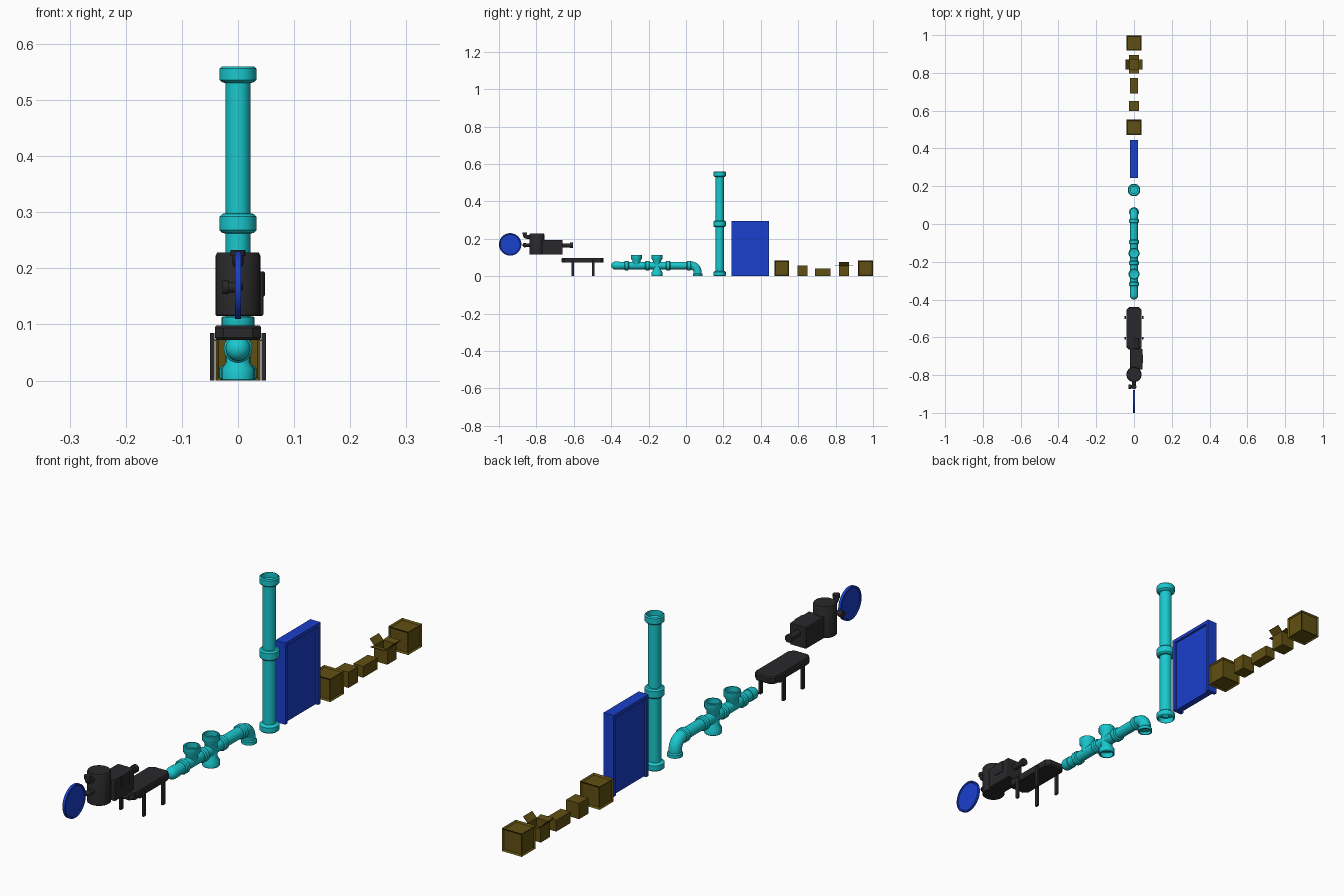
import bpy, bmesh, math
from mathutils import Matrix, Vector

if "Cube" in bpy.data.objects:
    bpy.data.objects.remove(bpy.data.objects["Cube"])


def material(name, r, g, b):
    m = bpy.data.materials.new(name)
    m.diffuse_color = (r, g, b, 1)
    m.use_nodes = True
    m.node_tree.nodes["Principled BSDF"].inputs["Base Color"].default_value = m.diffuse_color
    return m


CYAN = material("cyan", 0.01, 0.58, 0.62)
BLUE = material("blue", 0.01, 0.05, 0.60)
BROWN = material("brown", 0.12, 0.08, 0.006)
DARK = material("charcoal", 0.022, 0.022, 0.024)


def finish(name, bm, mat, smooth=False):
    bmesh.ops.recalc_face_normals(bm, faces=bm.faces)
    me = bpy.data.meshes.new(name)
    bm.to_mesh(me)
    bm.free()
    ob = bpy.data.objects.new(name, me)
    bpy.context.collection.objects.link(ob)
    me.materials.append(mat)
    if smooth:
        bpy.ops.object.select_all(action='DESELECT')
        ob.select_set(True)
        bpy.context.view_layer.objects.active = ob
        bpy.ops.object.shade_smooth_by_angle(angle=math.radians(35))
    return ob


def box(name, lo, hi, mat, bevel=0, inset=0, depth=0):
    lo, hi = Vector(lo), Vector(hi)
    bm = bmesh.new()
    bmesh.ops.create_cube(bm, size=1, matrix=Matrix.Translation((lo + hi) / 2)
                          @ Matrix.Diagonal((*(hi - lo), 1)))
    if inset:
        bmesh.ops.inset_individual(bm, faces=bm.faces[:], thickness=inset)
        inner = sorted(bm.faces, key=lambda f: len([v for v in f.verts if len(v.link_edges) == 3
                       and all(len(e.other_vert(v).link_edges) == 4 for e in v.link_edges)]))
        # sink the six inset panels, which lie wholly inside the outer border
        for f in inner:
            n = f.normal
            ax = max(range(3), key=lambda i: abs(n[i]))
            others = [i for i in range(3) if i != ax]
            if all(lo[i] + inset * .5 < v.co[i] < hi[i] - inset * .5 for v in f.verts for i in others):
                shift = -depth * Vector([math.copysign(1, n[i]) if i == ax else 0 for i in range(3)])
                bmesh.ops.translate(bm, verts=f.verts[:], vec=shift)
    if bevel:
        bmesh.ops.bevel(bm, geom=bm.edges[:], offset=bevel, segments=2, affect='EDGES', profile=.5)
    return finish(name, bm, mat)


def skin(bm, rings, cap=True):
    n = len(rings[0])
    for a, b in zip(rings, rings[1:]):
        for i in range(n):
            bm.faces.new((a[i], a[(i + 1) % n], b[(i + 1) % n], b[i]))
    if cap:
        bm.faces.new(rings[0])
        bm.faces.new(rings[-1])


def lathe(name, origin, axis, profile, mat, n=32):
    """Turn a (radius, height) profile about an axis."""
    rot = Vector((0, 0, 1)).rotation_difference(Vector(axis))
    bm = bmesh.new()
    rings = [[bm.verts.new(Vector(origin) + rot @ Vector((r * math.cos(a), r * math.sin(a), h)))
              for a in (2 * math.pi * i / n for i in range(n))] for r, h in profile]
    skin(bm, rings)
    return finish(name, bm, mat, True)


def sweep(name, pts, r, mat, n=24):
    """Round tube along a path."""
    pts = [Vector(p) for p in pts]
    bm, rings = bmesh.new(), []
    for i, p in enumerate(pts):
        t = (pts[min(i + 1, len(pts) - 1)] - pts[max(i - 1, 0)]).normalized()
        side = Vector((1, 0, 0)) if abs(t.x) < .01 else Vector((0, 0, 1))
        up = t.cross(side).normalized()
        rings.append([bm.verts.new(p + r * (math.cos(a) * side + math.sin(a) * up))
                      for a in (2 * math.pi * k / n for k in range(n))])
    skin(bm, rings)
    return finish(name, bm, mat, True)


def elbow(start, corner, end, bend, k=8):
    """Path with a rounded right-angle corner."""
    s, c, e = Vector(start), Vector(corner), Vector(end)
    u, v = (s - c).normalized(), (e - c).normalized()
    o = c + bend * (u + v)
    arc = [o - bend * (v * math.cos(a) + u * math.sin(a))
           for a in (math.pi / 2 * i / k for i in range(k + 1))]
    return [s] + arc + [e]


def ring(r, h0, h1, c=.004):
    return [(r - c, h0), (r, h0 + c), (r, h1 - c), (r - c, h1)]


# Blue dished disc
R = .06
lathe("disc", (0, -.94, .17), (1, 0, 0),
      [(.053, -.002), (.055, -.005), (R, -.005), (R, .005), (.055, .005), (.053, .002)], BLUE, 40)

# Pump: drum, motor block, ports
lathe("pump_drum", (0, -.797, 0), (0, 0, 1),
      [(.038, .115), (.04, .117), (.04, .222), (.037, .228)], DARK)
box("motor_block", (-.02, -.77, .115), (.045, -.66, .194), DARK, bevel=.003)
box("motor_side_plate", (.04, -.735, .150), (.048, -.69, .194), DARK, bevel=.002)
lathe("motor_outlet", (.013, -.665, .165), (0, 1, 0),
      [(.011, 0), (.011, .045), (.014, .046), (.014, .06)], DARK, 20)
sweep("upper_port", elbow((0, -.82, .21), (0, -.862, .21), (0, -.862, .228), .01), .010, DARK)
lathe("upper_port_flange", (0, -.862, .222), (0, 0, 1), [(.013, 0), (.013, .011)], DARK, 20)
sweep("side_port", elbow((0, -.82, .166), (0, -.862, .166), (-.025, -.862, .166), .01), .009, DARK)
lathe("side_port_flange", (-.017, -.862, .166), (-1, 0, 0), [(.012, 0), (.012, .011)], DARK, 20)

# Bench: octagonal top with four side legs
bm = bmesh.new()
X, Y0, Y1, C = .041, -.665, -.44, .015
outline = [(-X + C, Y0), (X - C, Y0), (X, Y0 + C), (X, Y1 - C),
           (X - C, Y1), (-X + C, Y1), (-X, Y1 - C), (-X, Y0 + C)]
skin(bm, [[bm.verts.new((x * s, -.5525 + (y + .5525) * s, z)) for x, y in outline]
          for z, s in ((.072, .96), (.077, 1), (.094, 1), (.098, .96))])
finish("bench_top", bm, DARK)
for sx in (-1, 1):
    for y in (-.605, -.495):
        a, b = sorted((sx * .042, sx * .05))
        box("bench_leg", (a, y - .007, 0), (b, y + .007, .085), DARK)

# Horizontal pipe run with domed cap, collars, tee and cross
Z = .057
dome = [(.022 * math.sin(a), -.022 * math.cos(a)) for a in (math.radians(d) for d in range(5, 91, 17))]
lathe("pipe_cap", (0, -.378, Z), (0, 1, 0), dome + [(.022, .022)], CYAN)
lathe("horizontal_pipe", (0, 0, Z), (0, 1, 0), [(.020, -.37), (.020, .022)], CYAN)
for y in (-.317, -.206, -.095, .016):
    lathe("pipe_collar", (0, y, Z), (0, 1, 0), ring(.0255, -.012, .012), CYAN)
branch = [(.021, 0), (.021, .024), (.029, .036), (.029, .055), (.027, Z), (.023, Z), (.023, .038), (.018, .036)]
for name, y, d in (("tee_branch", -.265, 1), ("cross_branch", -.155, 1), ("cross_foot", -.155, -1)):
    lathe(name, (0, y, Z), (0, 0, d), branch, CYAN)
sweep("pipe_elbow", elbow((0, .015, Z), (0, .062, Z), (0, .062, .01), .036), .022, CYAN)
lathe("elbow_socket", (0, .063, 0), (0, 0, 1),
      [(.018, .012), (.021, .01), (.021, 0), (.026, 0), (.026, .011), (.022, .015)], CYAN)

# Tall pipe: one turned profile with sockets at the ends and a middle coupling
P, S = .022, .033
lathe("tall_pipe", (0, .18, 0), (0, 0, 1),
      [(.018, .03), (.018, .02), (.028, .02), (.028, 0)] + ring(S, 0, .026) + [(P, .028), (P, .262)]
      + ring(S, .263, .297, .005) + [(P, .298), (P, .53)] + ring(S, .532, .56)
      + [(.028, .56), (.028, .54), (.018, .538), (.018, .50)], CYAN)

# Door: frame of two posts and a lintel round a thin panel
for y in (.243, .431):
    box("door_post", (-.02, y, 0), (.02, y + .013, .296), BLUE)
box("door_lintel", (-.02, .256, .283), (.02, .431, .296), BLUE)
box("door_panel", (-.012, .256, .002), (.012, .431, .283), BLUE)

# Crates and plain boxes
for y in (.512, .959):
    box("panelled_crate", (-.04, y - .04, 0), (.04, y + .04, .083), BROWN, inset=.008, depth=.005)
box("small_box", (-.026, .597, 0), (.026, .65, .057), BROWN)
box("flat_box", (-.02, .69, 0), (.02, .773, .041), BROWN)

# Open box with four splayed flaps
bm = bmesh.new()
bmesh.ops.create_cube(bm, size=1, matrix=Matrix.Translation((0, .845, .0275))
                      @ Matrix.Diagonal((.054, .054, .055, 1)))
bm.faces.ensure_lookup_table()
top = max(bm.faces, key=lambda f: f.calc_center_median().z)
bmesh.ops.inset_individual(bm, faces=[top], thickness=.002)
bmesh.ops.translate(bm, verts=top.verts[:], vec=(0, 0, -.05))
finish("open_box", bm, BROWN)
for k in range(4):
    bm = bmesh.new()
    out, rise = (.019, .02) if k % 2 == 0 else (.024, .004)
    section = ((.025, .054), (.025 + out, .054 + rise), (.025 + out, .056 + rise), (.025, .056))
    turn = Matrix.Translation((0, .845, 0)) @ Matrix.Rotation(k * math.pi / 2, 4, 'Z')
    skin(bm, [[bm.verts.new(turn @ Vector((x, w, z))) for x, z in section] for w in (-.026, .026)])
    finish("box_flap", bm, BROWN)
